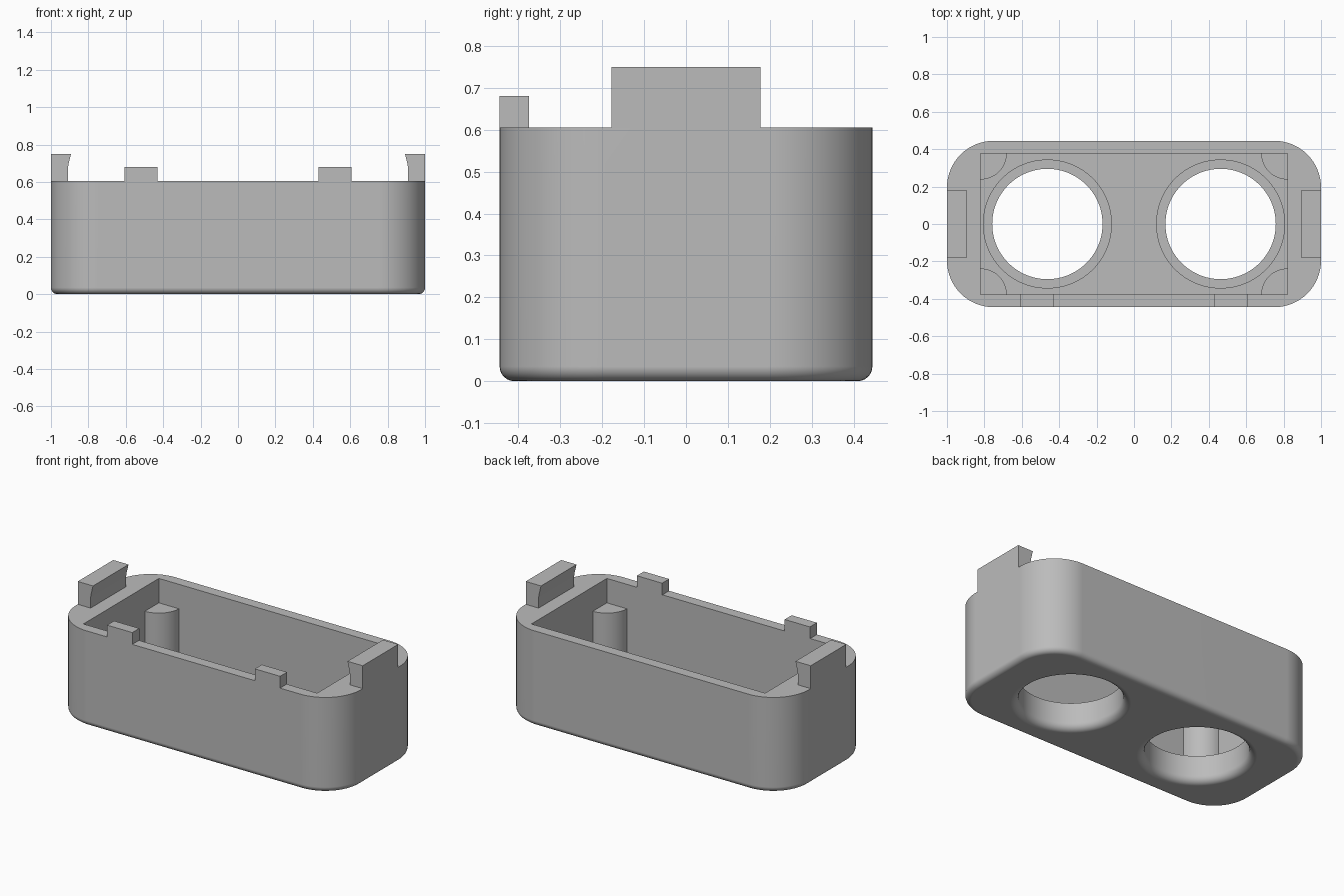
import bpy
import bmesh
from math import sin, cos, pi, radians
from mathutils import Vector

cube = bpy.data.objects.get("Cube")
if cube:
    bpy.data.objects.remove(cube)

# Main dimensions
HALF_X, HALF_Y, RIM = 1.0, 0.445, 0.605
POCKET_X, POCKET_Y, FLOOR = 0.82, 0.378, 0.07
CORNER, FILLET = 0.25, 0.035
HOLE_X, HOLE_R, BOSS_R, BOSS_TOP, FLARE = 0.463, 0.295, 0.345, 0.17, 0.045
POST_R, POST_TOP = 0.14, 0.45

grey = bpy.data.materials.new("plain grey plastic")
grey.use_nodes = True
colour = (0.5, 0.5, 0.5, 1)
grey.diffuse_color = colour
grey.node_tree.nodes["Principled BSDF"].inputs["Base Color"].default_value = colour


def loft(name, rings):
    """Closed solid through a list of equally long point rings."""
    bm = bmesh.new()
    loops = [[bm.verts.new(p) for p in ring] for ring in rings]
    n = len(loops[0])
    for a, b in zip(loops, loops[1:]):
        for i in range(n):
            j = (i + 1) % n
            bm.faces.new((a[i], a[j], b[j], b[i]))
    bm.faces.new(loops[0][::-1])
    bm.faces.new(loops[-1])
    bmesh.ops.recalc_face_normals(bm, faces=bm.faces[:])
    mesh = bpy.data.meshes.new(name)
    bm.to_mesh(mesh)
    bm.free()
    obj = bpy.data.objects.new(name, mesh)
    bpy.context.collection.objects.link(obj)
    mesh.materials.append(grey)
    return obj


def circle(x, r, z, n=96):
    return [(x + r * cos(2 * pi * i / n), r * sin(2 * pi * i / n), z) for i in range(n)]


def rounded_rect(inset, z, steps=16):
    pts = []
    r = CORNER - inset
    for k, (sx, sy) in enumerate(((1, 1), (-1, 1), (-1, -1), (1, -1))):
        for i in range(steps + 1):
            a = (k + i / steps) * pi / 2
            pts.append((sx * (HALF_X - CORNER) + r * cos(a),
                        sy * (HALF_Y - CORNER) + r * sin(a), z))
    return pts


def box(name, x0, x1, y0, y1, z0, z1):
    return loft(name, [[(x0, y0, z), (x1, y0, z), (x1, y1, z), (x0, y1, z)]
                       for z in (z0, z1)])


def boolean(target, tool, operation):
    mod = target.modifiers.new("cut", 'BOOLEAN')
    mod.operation, mod.solver, mod.object = operation, 'EXACT', tool
    activate(target)
    bpy.ops.object.modifier_apply(modifier=mod.name)
    bpy.data.objects.remove(tool)


def activate(obj):
    bpy.ops.object.select_all(action='DESELECT')
    obj.select_set(True)
    bpy.context.view_layer.objects.active = obj


def smooth(obj):
    activate(obj)
    bpy.ops.object.shade_smooth_by_angle(angle=radians(30))
    mod = obj.modifiers.new("even shading", 'WEIGHTED_NORMAL')
    mod.keep_sharp = True


# Tray body with rounded corners and a filleted bottom edge
arc = [i / 6 * pi / 2 for i in range(7)]
rings = [rounded_rect(FILLET * (1 - sin(a)), FILLET * (1 - cos(a))) for a in arc]
body = loft("tray_body", rings + [rounded_rect(0, RIM)])
boolean(body, box("pocket_cutter", -POCKET_X, POCKET_X, -POCKET_Y, POCKET_Y,
                  FLOOR, RIM + 0.2), 'DIFFERENCE')

# Raised rings around the two floor holes, holes flared at the bottom
for side in (-1, 1):
    x = side * HOLE_X
    boss = loft("hole_boss", [circle(x, BOSS_R, z) for z in (FLOOR - 0.02, BOSS_TOP)])
    boolean(body, boss, 'UNION')
    flare = [circle(x, HOLE_R + FLARE * (1 - sin(a)), FLARE * (1 - cos(a))) for a in arc]
    hole = loft("hole_cutter", [circle(x, HOLE_R + FLARE, -0.1)] + flare
                + [circle(x, HOLE_R, BOSS_TOP + 0.1)])
    boolean(body, hole, 'DIFFERENCE')
smooth(body)

# Quarter-round posts in the pocket corners
for sx, side in ((-1, "right"), (1, "left")):
    for sy, end in ((-1, "front"), (1, "back")):
        corner = Vector((sx * POCKET_X, sy * POCKET_Y, 0))
        outline = [corner]
        for i in range(17):
            a = i / 16 * pi / 2
            outline.append(corner - Vector((sx * cos(a), sy * sin(a), 0)) * POST_R)
        post = loft(f"{end}_{side}_post", [[p + Vector((0, 0, z)) for p in outline]
                                           for z in (FLOOR, POST_TOP)])
        smooth(post)

# Front locating tabs and hooked end clips
hook = [(1, RIM), (0.91, RIM), (0.91, 0.67), (0.905, 0.7), (0.893, 0.75), (1, 0.75)]
for s, side in ((-1, "right"), (1, "left")):
    box(f"{side}_front_tab", s * 0.43, s * 0.607, -HALF_Y, -POCKET_Y + 0.003, RIM, 0.68)
    loft(f"{side}_end_clip", [[(s * x, y, z) for x, z in hook] for y in (-0.178, 0.178)])
